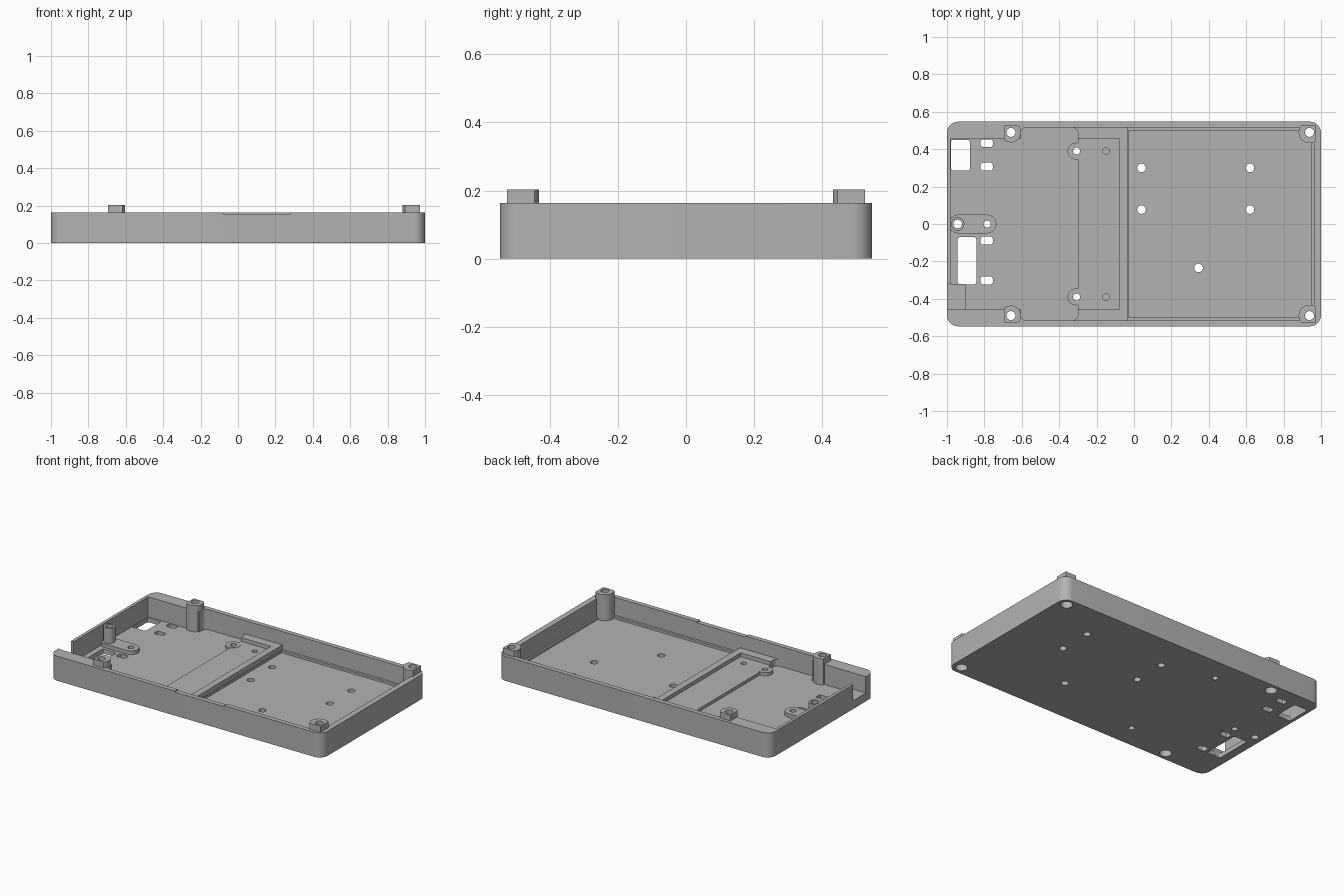
import bpy, bmesh, math

old = bpy.data.objects.get("Cube")
if old:
    bpy.data.objects.remove(old, do_unlink=True)

grey = bpy.data.materials.new("matte grey")
grey.use_nodes = True
COLOUR = (0.45, 0.45, 0.45, 1)
grey.diffuse_color = COLOUR
grey.node_tree.nodes["Principled BSDF"].inputs["Base Color"].default_value = COLOUR

HALF = 0.547      # half depth of the tray
RIM = 0.163       # rim height
FLOOR = 0.03


def prism(name, outline, z0, z1):
    """Extrude a closed outline between two heights."""
    bm = bmesh.new()
    face = bm.faces.new([bm.verts.new((x, y, z0)) for x, y in outline])
    top = bmesh.ops.extrude_face_region(bm, geom=[face])
    verts = [v for v in top["geom"] if isinstance(v, bmesh.types.BMVert)]
    bmesh.ops.translate(bm, verts=verts, vec=(0, 0, z1 - z0))
    bmesh.ops.recalc_face_normals(bm, faces=bm.faces)
    mesh = bpy.data.meshes.new(name)
    bm.to_mesh(mesh)
    bm.free()
    mesh.materials.append(grey)
    obj = bpy.data.objects.new(name, mesh)
    bpy.context.collection.objects.link(obj)
    return obj


def box(name, x0, x1, y0, y1, z0, z1, r=0.0, steps=8):
    """Box with optional rounded vertical edges."""
    if r == 0:
        return prism(name, [(x0, y0), (x1, y0), (x1, y1), (x0, y1)], z0, z1)
    pts = []
    centres = [(x1 - r, y1 - r), (x0 + r, y1 - r), (x0 + r, y0 + r), (x1 - r, y0 + r)]
    for q, (cx, cy) in enumerate(centres):
        for i in range(steps + 1):
            a = math.pi / 2 * (q + i / steps)
            pts.append((cx + r * math.cos(a), cy + r * math.sin(a)))
    return prism(name, pts, z0, z1)


def rod(name, x, y, r, z0, z1, n=32):
    ring = [2 * math.pi * i / n for i in range(n)]
    return prism(name, [(x + r * math.cos(a), y + r * math.sin(a)) for a in ring], z0, z1)


def combine(obj, tool, operation="DIFFERENCE"):
    """Apply a boolean and discard the tool."""
    mod = obj.modifiers.new("shape", "BOOLEAN")
    mod.operation, mod.solver, mod.object = operation, "EXACT", tool
    bpy.context.view_layer.objects.active = obj
    bpy.ops.object.modifier_apply(modifier=mod.name)
    bpy.data.objects.remove(tool, do_unlink=True)


parts = []

# Tray: outer shell, hollowed in three sections
tray = box("tray", -1, 1, -HALF, HALF, 0, RIM, 0.06)
parts.append(tray)
for hollow in (
    box("left_hollow", -0.98, -0.5, -0.458, 0.458, FLOOR, 0.3),
    box("middle_hollow", -0.605, -0.3, -0.516, 0.516, FLOOR, 0.3, 0.03),
    box("bridge_hollow", -0.34, 0.0, -0.516, 0.516, 0.075, 0.3),
    box("bridge_pocket", -0.32, -0.08, -0.458, 0.458, 0.05, 0.3),
    box("right_lip", -0.035, 0.962, -0.516, 0.516, 0.045, 0.3),
    box("right_floor", -0.03, 0.95, -0.5, 0.5, FLOOR, 0.3),
    box("cable_notch", -1.1, -0.9, -0.455, -0.322, 0.055, 0.3),
    box("front_rim_relief", -0.08, 0.28, -0.6, -0.5, 0.156, 0.3),
):
    combine(tray, hollow)

# Raised sill under the cable notch
parts.append(box("notch_sill", -0.99, -0.9, -0.46, -0.322, 0.01, 0.055))

# Floor windows and small slots
for x0, x1, y0, y1 in ((-0.978, -0.877, 0.285, 0.45), (-0.943, -0.843, -0.323, -0.07),
                       (-0.82, -0.755, 0.412, 0.453), (-0.82, -0.755, 0.285, 0.328),
                       (-0.82, -0.755, -0.11, -0.067), (-0.82, -0.755, -0.323, -0.28)):
    combine(tray, box("window", x0, x1, y0, y1, -0.1, 0.1, 0.012, 3))

# Mounting holes in the right floor
for x, y in ((0.04, 0.3), (0.62, 0.3), (0.04, 0.077), (0.62, 0.077), (0.345, -0.235)):
    combine(tray, rod("hole", x, y, 0.023, -0.1, 0.1))

# Corner posts: round bosses with a raised collar clipped inside the rim
for side, label in ((-1, "front"), (1, "back")):
    y = side * 0.49
    for x, r, x0, x1, end in ((0.938, 0.058, 0.8, 0.974, "left"),
                              (-0.658, 0.054, -0.694, -0.5, "right")):
        post = rod(label + "_" + end + "_post", x, y, r, 0.01, 0.203)
        combine(post, box("clip", x0, x1, min(y - side * 0.1, side * 0.526),
                          max(y - side * 0.1, side * 0.526), 0, 0.3), "INTERSECT")
        for part in (post, tray):
            combine(part, rod("bore", x, y, 0.024, -0.1, 0.3))
            combine(part, rod("screw_recess", x, y, 0.037, -0.1, 0.06))
        parts.append(post)

    # Half-round screw lugs on the bridge, with a blind hole beside each
    y = side * 0.39
    lug = rod(label + "_bridge_lug", -0.31, y, 0.045, 0.01, 0.052)
    for part in (lug, tray):
        combine(part, rod("lug_hole", -0.307, y, 0.019, -0.1, 0.3))
    combine(tray, rod("blind_hole", -0.15, y, 0.018, 0.02, 0.3))
    parts.append(lug)

# Centre tab at the right end, with a short post
tab = box("centre_tab", -0.99, -0.735, -0.05, 0.05, 0.01, 0.055, 0.0499)
parts.append(tab)
short_post = rod("centre_post", -0.943, 0, 0.036, 0.01, 0.155)
parts.append(short_post)
for part in (tray, tab, short_post):
    combine(part, rod("post_bore", -0.943, 0, 0.023, -0.1, 0.3))
for part in (tray, tab):
    combine(part, rod("tab_hole", -0.785, 0, 0.019, -0.1, 0.3))

# Smooth the round walls and keep the edges crisp
for obj in bpy.context.selected_objects:
    obj.select_set(False)
for obj in parts:
    obj.select_set(True)
bpy.context.view_layer.objects.active = parts[0]
bpy.ops.object.shade_smooth_by_angle(angle=math.radians(30))
